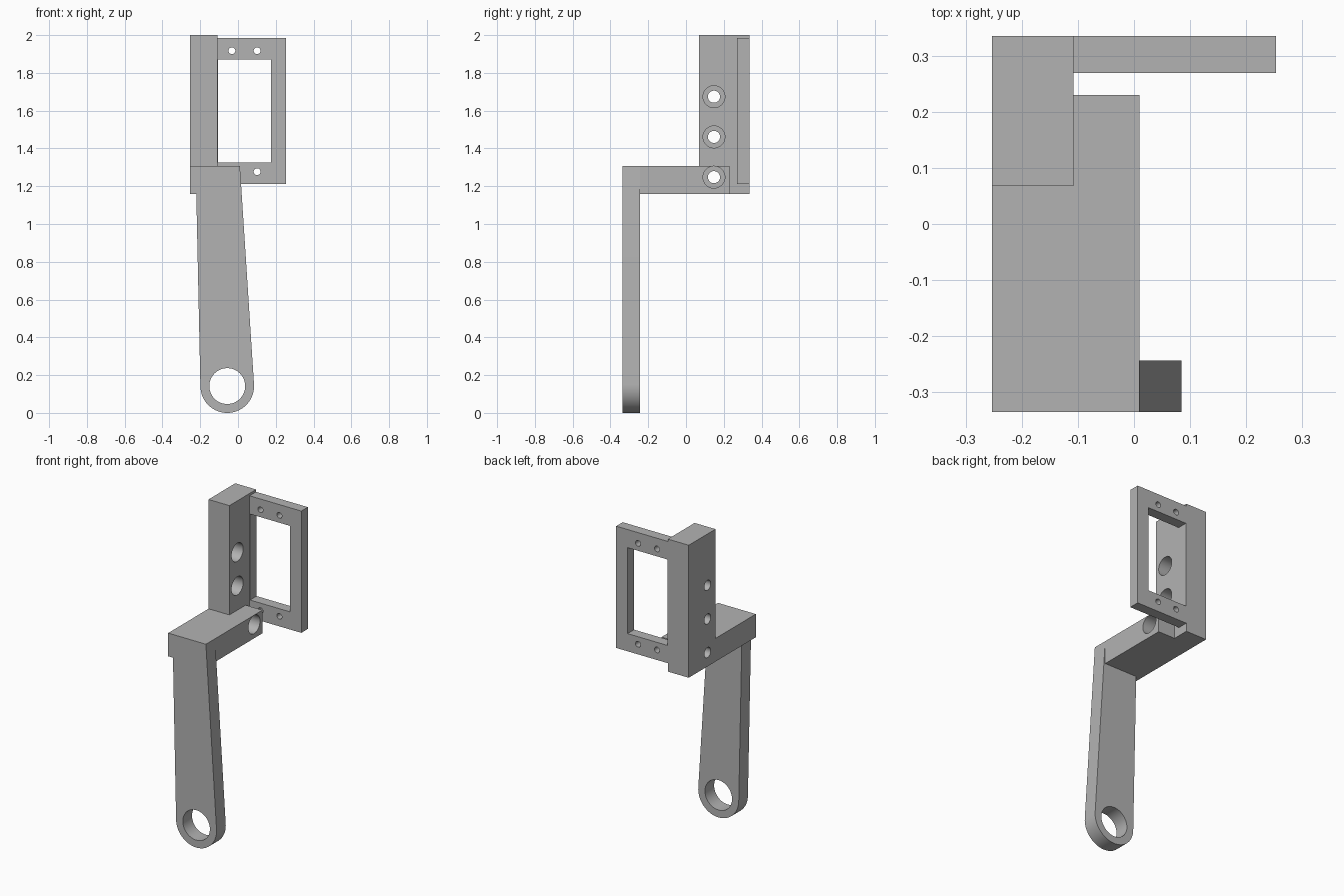
import bpy
import math

if "Cube" in bpy.data.objects:
    bpy.data.objects.remove(bpy.data.objects["Cube"], do_unlink=True)

grey = bpy.data.materials.new("plain grey")
grey.use_nodes = True
colour = (0.45, 0.45, 0.45, 1)
grey.diffuse_color = colour
grey.node_tree.nodes["Principled BSDF"].inputs["Base Color"].default_value = colour

FRONT, BACK = -0.336, 0.336
LEFT_EDGE = -0.2545


def add_mesh(name, verts, faces):
    mesh = bpy.data.meshes.new(name)
    mesh.from_pydata(verts, [], faces)
    mesh.materials.append(grey)
    obj = bpy.data.objects.new(name, mesh)
    bpy.context.collection.objects.link(obj)
    return obj


def prism(name, profile, y0, y1):
    """Extrude a counter-clockwise (x, z) profile along y."""
    n = len(profile)
    verts = [(x, y, z) for y in (y0, y1) for x, z in profile]
    faces = [list(range(n)), list(range(2 * n - 1, n - 1, -1))]
    faces += [(i, i + n, (i + 1) % n + n, (i + 1) % n) for i in range(n)]
    return add_mesh(name, verts, faces)


def box(name, x, y, z):
    return prism(name, [(x[0], z[0]), (x[1], z[0]), (x[1], z[1]), (x[0], z[1])], *y)


def rod(name, radius, axis, start, end, a, b):
    """Cylinder along x at (y, z) = (a, b), or along y at (x, z) = (a, b)."""
    mid = (start + end) / 2
    along_x = axis == "x"
    bpy.ops.mesh.primitive_cylinder_add(
        vertices=48, radius=radius, depth=end - start,
        location=(mid, a, b) if along_x else (a, mid, b),
        rotation=(0, math.pi / 2, 0) if along_x else (math.pi / 2, 0, 0))
    obj = bpy.context.object
    obj.name = name
    obj.data.materials.append(grey)
    return obj


def combine(target, tool, operation):
    mod = target.modifiers.new(tool.name, "BOOLEAN")
    mod.operation = operation
    mod.solver = "EXACT"
    mod.object = tool
    bpy.context.view_layer.objects.active = target
    bpy.ops.object.modifier_apply(modifier=mod.name)
    bpy.data.objects.remove(tool, do_unlink=True)


# Upright column
bracket = box("lever_bracket", (LEFT_EDGE, -0.108), (0.068, BACK), (1.16, 2.0))

# Horizontal arm
arm = box("arm", (LEFT_EDGE, 0.01), (FRONT, 0.231), (1.16, 1.307))
combine(bracket, arm, "UNION")

# Tapered lever: rounded lower end with straight sides tangent to it
cx, cz, r = -0.057, 0.142, 0.142
top = 1.307


def tangent_angle(px, side):
    dx, dz = px - cx, top - cz
    return math.atan2(dz, dx) + side * math.acos(r / math.hypot(dx, dz))


top_left, top_right = -0.224, 0.01
a0 = tangent_angle(top_left, 1)
a1 = tangent_angle(top_right, -1) + 2 * math.pi
steps = 40
arc = [a0 + (a1 - a0) * i / steps for i in range(steps + 1)]
outline = [(top_right, top), (top_left, top)]
outline += [(cx + r * math.cos(a), cz + r * math.sin(a)) for a in arc]
lever = prism("lever", outline, FRONT, -0.244)
combine(bracket, lever, "UNION")

# Rectangular frame, rooted inside the column
frame = box("frame", (-0.15, 0.2545), (0.2705, BACK), (1.213, 1.985))
combine(bracket, frame, "UNION")
window = box("window", (-0.105, 0.1745), (0.25, 0.4), (1.325, 1.87))
combine(bracket, window, "DIFFERENCE")

# Lever eye and frame screw holes
combine(bracket, rod("eye", 0.095, "y", -0.4, -0.2, cx, cz), "DIFFERENCE")
for x in (-0.032, 0.101):
    for z in (1.277, 1.917):
        combine(bracket, rod("screw_hole", 0.018, "y", 0.25, 0.4, x, z), "DIFFERENCE")

# Counterbored bolt holes through the column
for z in (1.248, 1.461, 1.674):
    combine(bracket, rod("bolt_hole", 0.032, "x", -0.3, 0.1, 0.148, z), "DIFFERENCE")
    combine(bracket, rod("counterbore", 0.058, "x", -0.205, 0.1, 0.148, z), "DIFFERENCE")

bpy.ops.object.select_all(action="DESELECT")
bracket.select_set(True)
bpy.context.view_layer.objects.active = bracket
bpy.ops.object.shade_smooth_by_angle(angle=math.radians(30))
